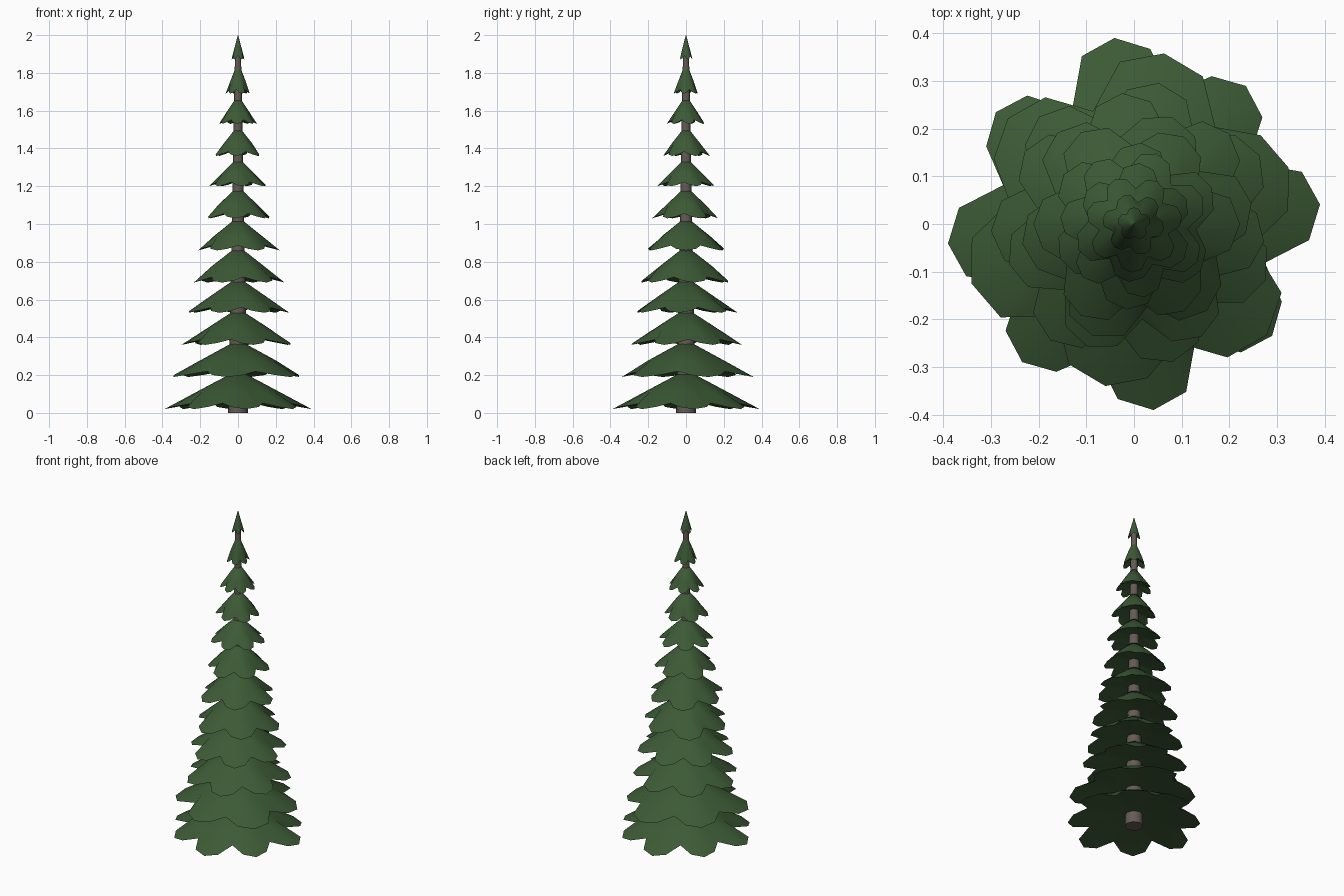
import bpy, bmesh, math

if "Cube" in bpy.data.objects:
    bpy.data.objects.remove(bpy.data.objects["Cube"])


def material(name, rgb):
    m = bpy.data.materials.new(name)
    m.diffuse_color = (*rgb, 1)
    m.use_nodes = True
    m.node_tree.nodes["Principled BSDF"].inputs["Base Color"].default_value = m.diffuse_color
    return m


green = material("needle green", (0.045, 0.102, 0.036))
bark = material("grey bark", (0.13, 0.105, 0.09))


def trunk_radius(z):
    return 0.052 - 0.037 * z / 1.95


def finish(bm, name, mat, angle):
    me = bpy.data.meshes.new(name)
    bm.to_mesh(me)
    bm.free()
    me.materials.append(mat)
    ob = bpy.data.objects.new(name, me)
    bpy.context.collection.objects.link(ob)
    bpy.ops.object.select_all(action="DESELECT")
    ob.select_set(True)
    bpy.context.view_layer.objects.active = ob
    bpy.ops.object.shade_smooth_by_angle(angle=math.radians(angle))


def bridge(bm, a, b):
    n = len(a)
    for i in range(n):
        j = (i + 1) % n
        bm.faces.new((a[i], b[i], b[j], a[j]))


# Trunk: tapered eight-sided column
bm = bmesh.new()
rings = []
for z in (0, 0.5, 1.0, 1.5, 1.9):
    r = trunk_radius(z)
    rings.append([bm.verts.new((r * math.cos(k * math.tau / 8), r * math.sin(k * math.tau / 8), z))
                  for k in range(8)])
for lo, hi in zip(rings, rings[1:]):
    bridge(bm, hi, lo)
bm.faces.new(rings[0][::-1])
bm.faces.new(rings[-1])
finish(bm, "trunk", bark, 50)


# Branch tier: cone with a lobed rim (valley, shoulder, tip, shoulder) and a shallow hollow underside
def tier(index, low, top, radius, lobes, turn):
    bm = bmesh.new()
    n = lobes * 4
    inner = 0.001 if top >= 2 else trunk_radius(top) * 0.9
    height = top - low
    reach = (0.73, 0.94, 1.0, 0.94)
    rim_lift = (0.17, 0.06, 0.0, 0.06)

    def ring(radius_at, z_at):
        verts = []
        for k in range(n):
            a = math.radians(turn) + (k - 2) * math.tau / n
            r = radius_at(k)
            verts.append(bm.verts.new((r * math.cos(a), r * math.sin(a), z_at(k))))
        return verts

    def rim_radius(k):
        short = 0.95 if lobes % 2 == 0 and (k // 4) % 2 else 1.0
        return radius * reach[k % 4] * short

    crown = ring(lambda k: inner, lambda k: top)
    middle = ring(lambda k: (inner + radius) / 2, lambda k: low + height * 0.5)
    rim = ring(rim_radius, lambda k: low + height * rim_lift[k % 4])
    under = ring(lambda k: radius * 0.4, lambda k: low + height * 0.23)
    bridge(bm, crown, middle)
    bridge(bm, middle, rim)
    bridge(bm, rim, under)
    bm.faces.new(crown)
    centre = bm.verts.new((0, 0, low + height * 0.3))
    for i in range(n):
        bm.faces.new((under[i], centre, under[(i + 1) % n]))
    bmesh.ops.recalc_face_normals(bm, faces=bm.faces)
    finish(bm, f"branch_tier_{index}", green, 60)


# low edge, top, radius, lobe count, rotation in degrees
tiers = [
    (0.02, 0.205, 0.392, 8, 6), (0.19, 0.365, 0.363, 6, 80),
    (0.36, 0.53, 0.30, 7, 80), (0.53, 0.695, 0.275, 7, 95),
    (0.69, 0.86, 0.25, 6, 10), (0.86, 1.015, 0.222, 6, 0),
    (1.03, 1.175, 0.18, 6, 25), (1.20, 1.33, 0.155, 7, 72),
    (1.36, 1.495, 0.128, 6, 85), (1.53, 1.655, 0.102, 7, 10),
    (1.69, 1.82, 0.067, 6, 50), (1.87, 2.0, 0.035, 5, 90),
]
for i, spec in enumerate(tiers, 1):
    tier(i, *spec)
